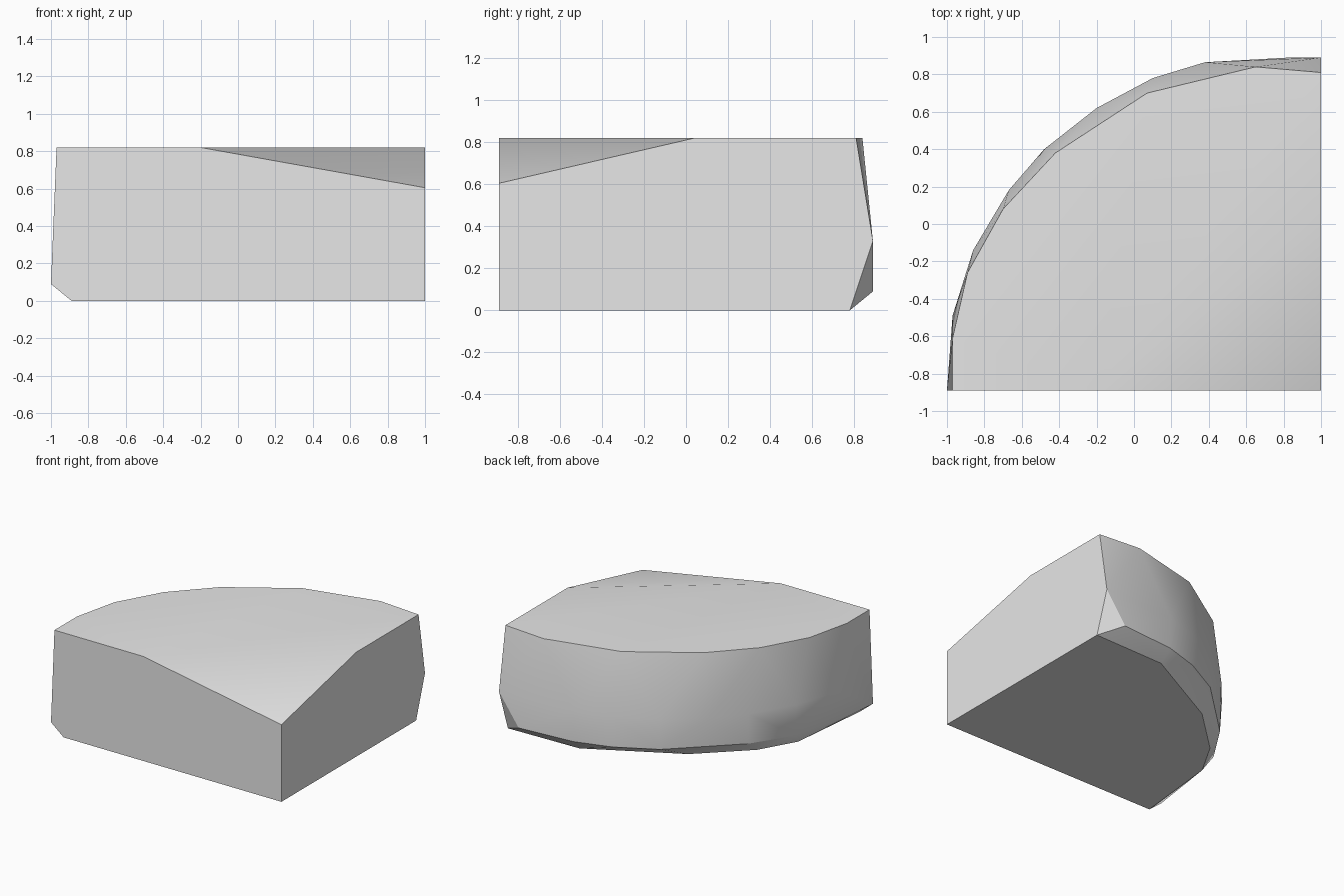
import bpy
import bmesh
import math

cube = bpy.data.objects.get("Cube")
if cube:
    bpy.data.objects.remove(cube, do_unlink=True)

# Plain grey material
grey = bpy.data.materials.new("plain_grey")
grey.use_nodes = True
colour = (0.8, 0.8, 0.8, 1.0)
grey.diffuse_color = colour
grey.node_tree.nodes["Principled BSDF"].inputs["Base Color"].default_value = colour

TOP, BELLY, RIM = 0.82, 0.33, 0.09
FRONT, SIDE = -0.89, 1.0

# Curved outline at each level, from the front edge round to the side
top_arc = [(-0.97, FRONT), (-0.97, -0.61), (-0.89, -0.26), (-0.70, 0.08),
           (-0.42, 0.38), (0.07, 0.70), (0.65, 0.84), (SIDE, 0.81)]
belly_arc = [(-0.97, -0.49), (-0.86, -0.14), (-0.67, 0.18), (-0.48, 0.40),
             (-0.20, 0.62), (0.10, 0.78), (0.38, 0.865), (SIDE, 0.89)]
rim_arc = [(-1.0, FRONT), (-0.86, -0.14), (-0.66, 0.17), (-0.20, 0.61),
           (0.10, 0.77), (0.38, 0.855), (0.83, 0.89)]
base_arc = [(-0.89, FRONT), (-0.82, -0.22), (-0.66, 0.06), (-0.30, 0.40),
            (0.39, 0.765), (SIDE, 0.78), (SIDE, FRONT)]

# Top slopes down from this crease to the inner corner
slope_points = [(-0.20, FRONT, TOP), (SIDE, 0.04, TOP), (SIDE, FRONT, 0.605)]


def level(arc, z):
    return [(x, y, z) for x, y in arc]


# Solid quarter wedge wrapped around the outlines
bm = bmesh.new()
points = (level(top_arc, TOP) + level(belly_arc, BELLY) + level(rim_arc, RIM)
          + level(base_arc, 0.0) + slope_points)
for p in points:
    bm.verts.new(p)
hull = bmesh.ops.convex_hull(bm, input=bm.verts[:])
unused = {v for key in ("geom_interior", "geom_unused") for v in hull[key]
          if isinstance(v, bmesh.types.BMVert)}
bmesh.ops.delete(bm, geom=list(unused), context="VERTS")
bmesh.ops.dissolve_limit(bm, angle_limit=math.radians(1),
                         verts=bm.verts[:], edges=bm.edges[:])
bmesh.ops.recalc_face_normals(bm, faces=bm.faces[:])

mesh = bpy.data.meshes.new("quarter_wedge")
bm.to_mesh(mesh)
bm.free()
mesh.materials.append(grey)
wedge = bpy.data.objects.new("quarter_wedge", mesh)
bpy.context.collection.objects.link(wedge)

# Smooth curved wall with sharp rims
bpy.ops.object.select_all(action="DESELECT")
wedge.select_set(True)
bpy.context.view_layer.objects.active = wedge
bpy.ops.object.shade_smooth_by_angle(angle=math.radians(30))
